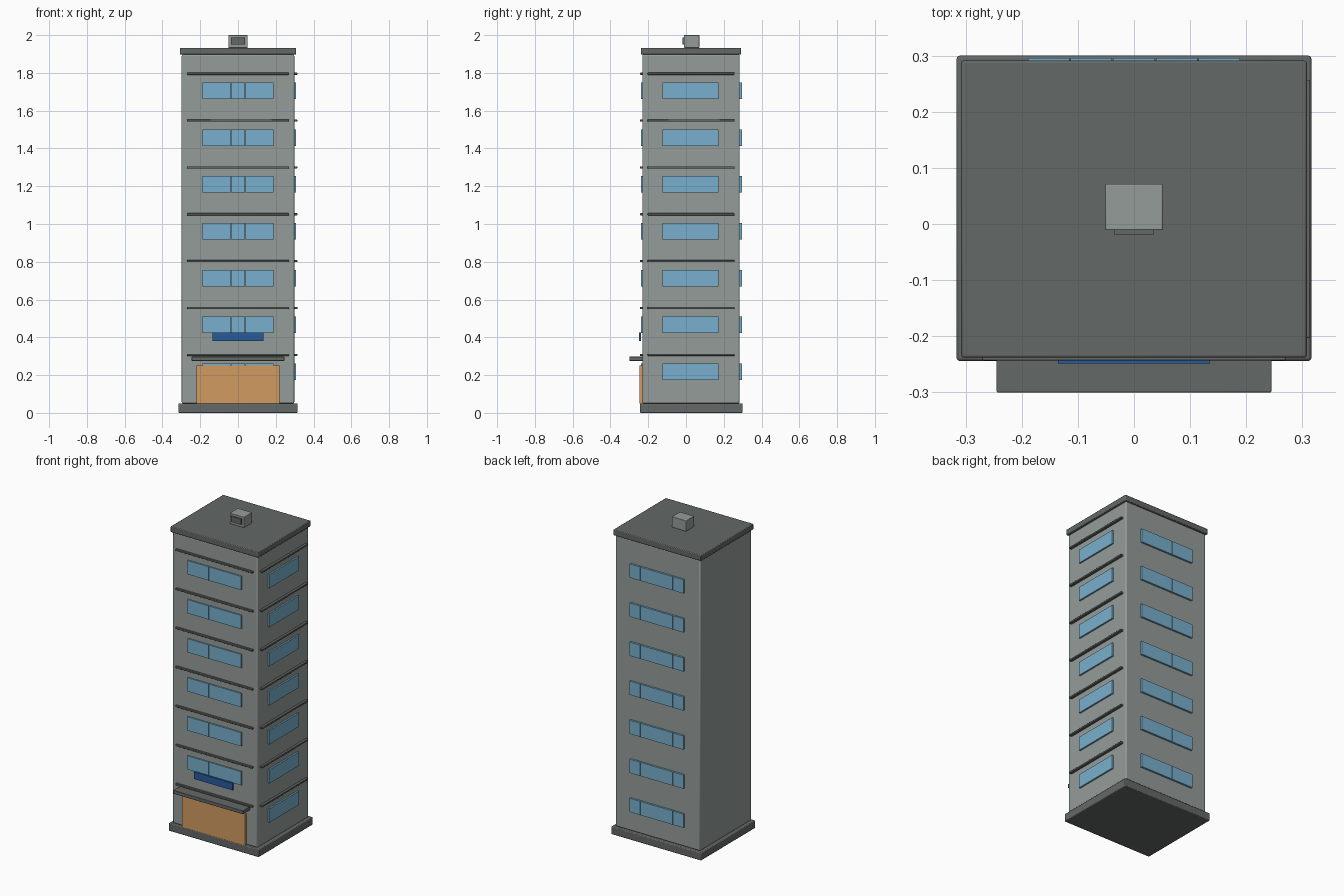
import bpy

cube = bpy.data.objects.get("Cube")
if cube:
    bpy.data.objects.remove(cube, do_unlink=True)


def material(name, rgb):
    mat = bpy.data.materials.new(name)
    mat.use_nodes = True
    mat.diffuse_color = (*rgb, 1)
    mat.node_tree.nodes["Principled BSDF"].inputs["Base Color"].default_value = (*rgb, 1)
    return mat


WALL = material("concrete_grey", (0.30, 0.335, 0.32))
DARK = material("dark_grey", (0.125, 0.14, 0.135))
GLASS = material("window_blue", (0.19, 0.43, 0.61))
DOOR = material("door_orange", (0.64, 0.33, 0.12))
SIGN = material("sign_blue", (0.022, 0.105, 0.33))


def box(name, xs, ys, zs, mat, bevel=0):
    """Box spanning the given x, y and z ranges, with optional softened edges."""
    lo, hi = zip(xs, ys, zs)
    bpy.ops.mesh.primitive_cube_add(size=1, location=[(a + b) / 2 for a, b in zip(lo, hi)])
    ob = bpy.context.object
    ob.name = name
    ob.scale = [b - a for a, b in zip(lo, hi)]
    bpy.ops.object.transform_apply(location=False, rotation=False, scale=True)
    ob.data.materials.append(mat)
    if bevel:
        mod = ob.modifiers.new("soft_edges", "BEVEL")
        mod.width = bevel
        mod.segments = 2
        bpy.ops.object.shade_smooth_by_angle()
    return ob


FRONT, BACK, SIDE = -0.231, 0.284, 0.298

# Main masses
box("base_slab", (-0.316, 0.316), (-0.244, 0.30), (0, 0.05), DARK, 0.005)
box("tower_body", (-SIDE, SIDE), (FRONT, BACK), (0.05, 1.897), WALL, 0.007)
box("roof_slab", (-0.308, 0.308), (-0.238, 0.291), (1.897, 1.933), DARK, 0.004)

# Floors: windows on three sides, ledges on front and left side
FLOORS, STEP, PANES = 7, 0.248, 5
PITCH = 0.38 / PANES
for floor in range(FLOORS):
    z = floor * STEP
    glass = (0.174 + z, 0.261 + z)
    ledge = (0.302 + z, 0.313 + z)
    for pane in range(PANES):
        x = -0.19 + pane * PITCH
        span = (x + 0.001, x + PITCH - 0.001)
        box(f"front_window_{floor}_{pane}", span, (FRONT - 0.008, FRONT + 0.01), glass, GLASS)
        box(f"back_window_{floor}_{pane}", span, (BACK - 0.01, BACK + 0.012), glass, GLASS)
    box(f"side_window_{floor}", (SIDE - 0.01, SIDE + 0.01), (-0.124, 0.172), glass, GLASS)
    box(f"front_ledge_{floor}", (-0.27, 0.27), (FRONT - 0.012, FRONT + 0.01), ledge, DARK, 0.002)
    box(f"side_ledge_{floor}", (SIDE - 0.01, SIDE + 0.016), (-0.203, 0.257), ledge, DARK, 0.002)

# Entrance
box("entrance_door", (-0.221, 0.221), (-0.246, FRONT + 0.01), (0.05, 0.25), DOOR)
box("entrance_canopy", (-0.245, 0.245), (-0.30, FRONT + 0.01), (0.276, 0.298), DARK, 0.002)
box("sign_board", (-0.135, 0.135), (-0.249, -0.239), (0.38, 0.425), SIGN)

# Rooftop unit with a grille
box("rooftop_unit", (-0.051, 0.051), (-0.011, 0.071), (1.933, 2.0), WALL, 0.002)
box("rooftop_grille", (-0.036, 0.036), (-0.019, -0.005), (1.951, 1.987), DARK)
